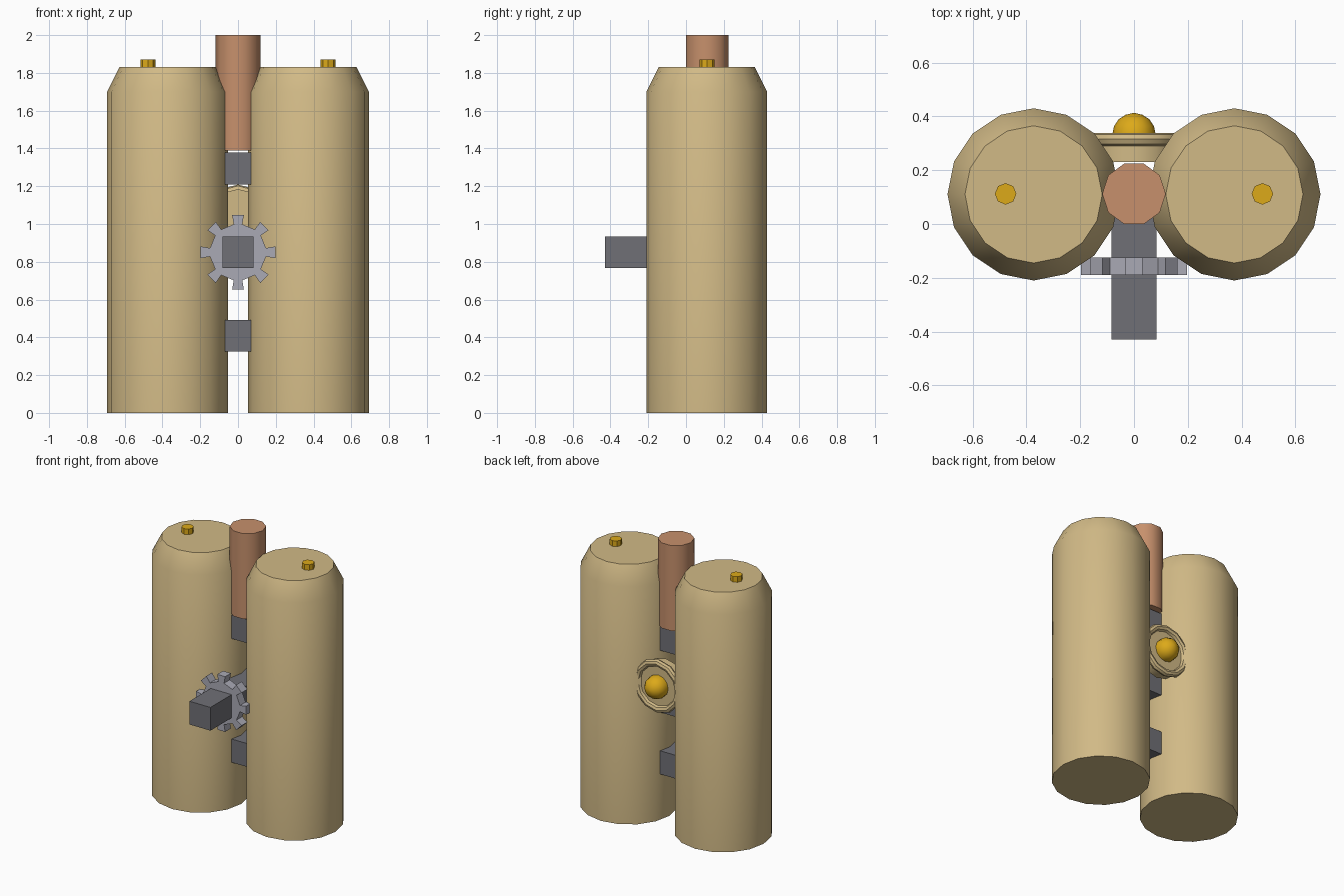
import bpy, bmesh
from math import pi, sin, cos, radians
from mathutils import Matrix

if "Cube" in bpy.data.objects:
    bpy.data.objects.remove(bpy.data.objects["Cube"])

CY = 0.11          # shared depth of the tanks and pipe


def material(name, rgb):
    m = bpy.data.materials.new(name)
    m.diffuse_color = (*rgb, 1)
    m.use_nodes = True
    m.node_tree.nodes["Principled BSDF"].inputs["Base Color"].default_value = m.diffuse_color
    return m


TAN = material("tan", (0.64, 0.49, 0.24))
COPPER = material("copper", (0.57, 0.28, 0.15))
GOLD = material("gold", (0.72, 0.40, 0.01))
DARK = material("dark_grey", (0.16, 0.16, 0.18))
STEEL = material("steel", (0.40, 0.40, 0.46))


def finish(bm, name, mat, smooth=True):
    bmesh.ops.recalc_face_normals(bm, faces=bm.faces)
    me = bpy.data.meshes.new(name)
    bm.to_mesh(me)
    bm.free()
    me.materials.append(mat)
    ob = bpy.data.objects.new(name, me)
    bpy.context.collection.objects.link(ob)
    if smooth:
        bpy.ops.object.select_all(action='DESELECT')
        bpy.context.view_layer.objects.active = ob
        ob.select_set(True)
        bpy.ops.object.shade_smooth_by_angle(angle=radians(40))
    return ob


def lathe(name, profile, n, mat, loc, along_y=False):
    """Stack rings of (radius, height) with capped ends."""
    bm = bmesh.new()
    rings = [[bm.verts.new((r * cos(2 * pi * i / n), r * sin(2 * pi * i / n), h))
              for i in range(n)] for r, h in profile]
    for a, b in zip(rings, rings[1:]):
        for i in range(n):
            j = (i + 1) % n
            bm.faces.new((a[i], a[j], b[j], b[i]))
    bm.faces.new(rings[0][::-1])
    bm.faces.new(rings[-1])
    if along_y:
        bm.transform(Matrix.Rotation(-pi / 2, 4, 'X'))
    bm.transform(Matrix.Translation(loc))
    return finish(bm, name, mat)


def box(name, x, y, z, mat):
    bm = bmesh.new()
    bmesh.ops.create_cube(bm, size=1)
    for v in bm.verts:
        for k, (lo, hi) in enumerate((x, y, z)):
            v.co[k] = lo if v.co[k] < 0 else hi
    return finish(bm, name, mat, False)


# Twin tanks with chamfered shoulders and top studs
for side, s in (("left", -1), ("right", 1)):
    lathe(f"{side}_tank", [(0.32, 0), (0.32, 1.70), (0.255, 1.83)], 16, TAN,
          (0.373 * s, CY, 0))
    lathe(f"{side}_stud", [(0.04, 1.82), (0.04, 1.87)], 8, GOLD,
          (0.477 * s, CY + 0.002, 0))

# Central pipe
lathe("pipe", [(0.118, 1.39), (0.118, 2.0)], 10, COPPER, (0, CY + 0.002, 0))

# Blocks joining the tanks, and the long axle block
box("upper_link", (-0.083, 0.083), (0.027, 0.193), (1.21, 1.378), DARK)
box("lower_link", (-0.083, 0.083), (0.027, 0.193), (0.325, 0.492), DARK)
box("axle", (-0.083, 0.083), (-0.43, 0.193), (0.767, 0.933), DARK)

# Gear with eight flared teeth
bm = bmesh.new()
ring = []
for t in range(8):
    for r, off in ((0.15, -8.6), (0.2, -9), (0.2, 9), (0.15, 8.6)):
        a = radians(45 * t + off)
        ring.append(bm.verts.new((r * cos(a), -0.19, 0.85 + r * sin(a))))
face = bm.faces.new(ring)
ext = bmesh.ops.extrude_face_region(bm, geom=[face], use_keep_orig=True)
for v in ext["geom"]:
    if isinstance(v, bmesh.types.BMVert):
        v.co.y = -0.125
finish(bm, "gear", STEEL, False)

# Rear dial: drum, rounded rim with recessed face, and dome
DZ = 1.02
rim = [(0.165 + 0.024 * cos(a), 0.315 + 0.024 * sin(a))
       for a in (radians(d) for d in range(-90, 181, 45))]
lathe("dial", [(0.165, 0.23), (0.165, 0.29)] + rim[1:], 12, TAN,
      (0, 0, DZ), along_y=True)
dome = [(0.08 * cos(a), 0.335 + 0.077 * sin(a))
        for a in (radians(d) for d in (0, 22, 45, 67, 85))]
lathe("dial_dome", [(0.08, 0.31)] + dome, 12, GOLD, (0, 0, DZ), along_y=True)
